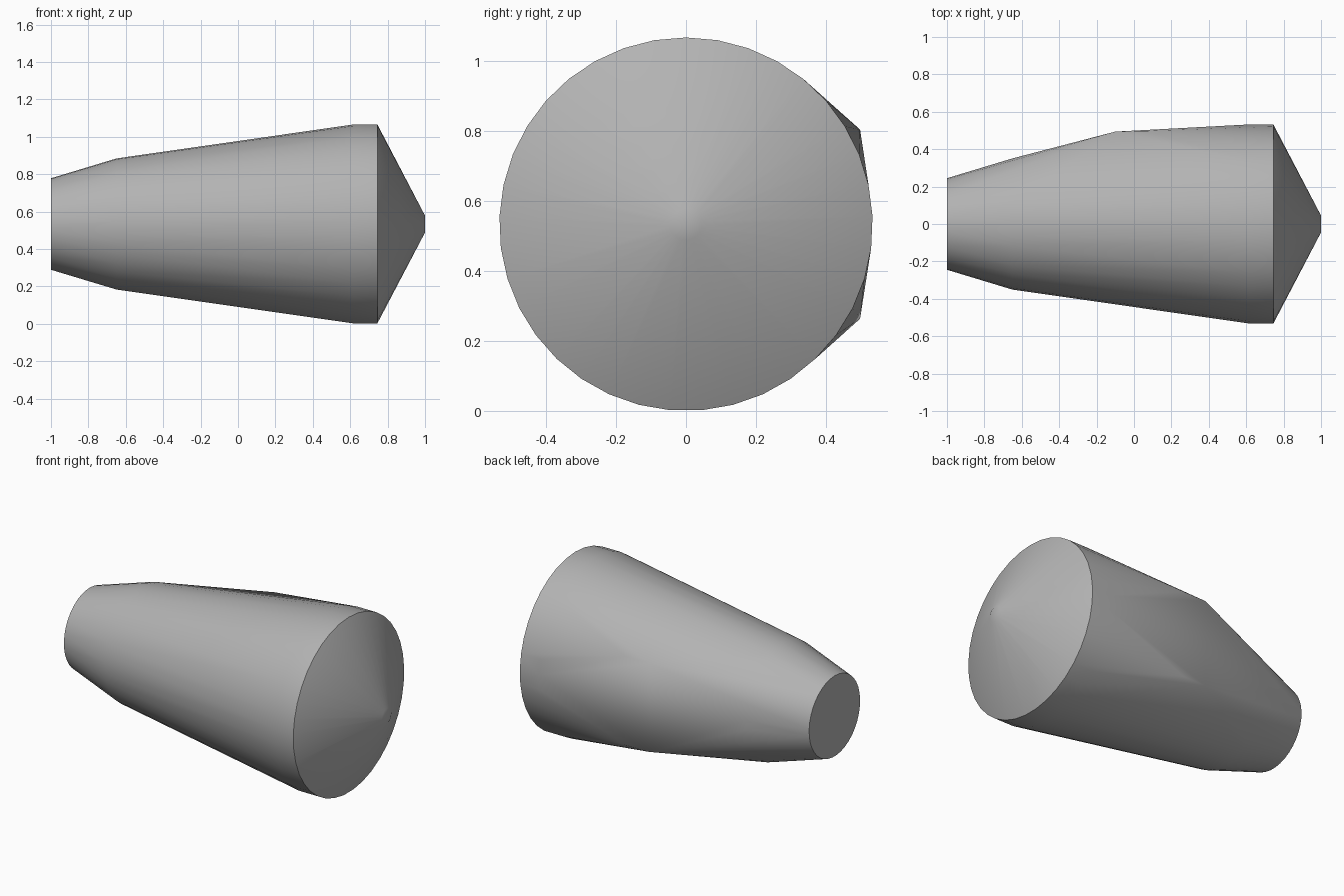
import bpy, bmesh, math

cube = bpy.data.objects.get("Cube")
if cube:
    bpy.data.objects.remove(cube, do_unlink=True)

# Single grey material
grey = bpy.data.materials.new("mid_grey")
grey.use_nodes = True
color = (0.45, 0.45, 0.45, 1.0)
grey.diffuse_color = color
grey.node_tree.nodes["Principled BSDF"].inputs["Base Color"].default_value = color

SIDES = 37
AXIS_Z = 0.533

# Rings along the x axis: (position, radius)
rings = [(-1.0, 0.245), (-0.65, 0.351), (0.62, 0.533), (0.745, 0.533), (1.0, 0.045)]

bm = bmesh.new()
for x, r in rings:
    for i in range(SIDES):
        a = math.tau * i / SIDES
        bm.verts.new((x, r * math.sin(a), AXIS_Z + r * math.cos(a)))

# Two short ridges on the back, wrapped into the tapered shell
for side in (-1, 1):
    for x, y in ((-0.10, 0.494), (0.06, 0.497)):
        bm.verts.new((x, y, AXIS_Z + side * 0.27))

# Stretch one convex skin over rings and ridges
hull = bmesh.ops.convex_hull(bm, input=bm.verts[:])
loose = [v for v in bm.verts if not v.link_faces]
bmesh.ops.delete(bm, geom=loose, context='VERTS')
bmesh.ops.dissolve_limit(bm, angle_limit=math.radians(0.1),
                         verts=bm.verts[:], edges=bm.edges[:])
bmesh.ops.recalc_face_normals(bm, faces=bm.faces[:])

mesh = bpy.data.meshes.new("tapered_shell")
bm.to_mesh(mesh)
bm.free()
mesh.materials.append(grey)
shell = bpy.data.objects.new("tapered_shell", mesh)
bpy.context.collection.objects.link(shell)

# Smooth skin with crisp rims and ridges
bpy.ops.object.select_all(action='DESELECT')
shell.select_set(True)
bpy.context.view_layer.objects.active = shell
bpy.ops.object.shade_smooth_by_angle(angle=math.radians(30))
